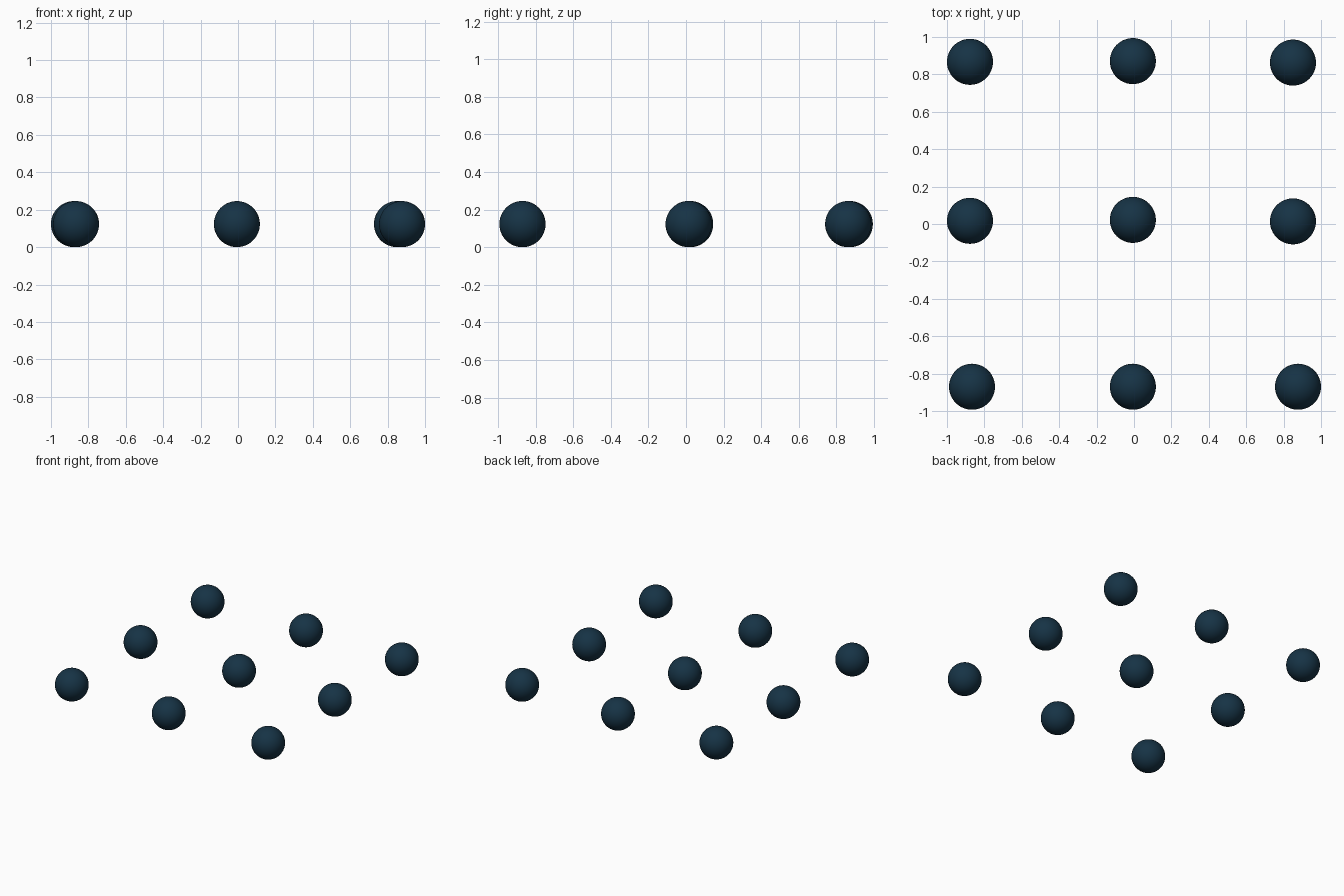
import bpy

if "Cube" in bpy.data.objects:
    bpy.data.objects.remove(bpy.data.objects["Cube"])

R = 0.123

# Dark blue material shared by all balls
mat = bpy.data.materials.new("dark_blue")
mat.diffuse_color = (0.008, 0.033, 0.06, 1.0)
mat.use_nodes = True
mat.node_tree.nodes["Principled BSDF"].inputs["Base Color"].default_value = mat.diffuse_color

# Slightly irregular three by three layout: (x, y) per ball, row by row
rows = {
    "front": [(-0.866, -0.87), (-0.006, -0.87), (0.877, -0.87)],
    "middle": [(-0.877, 0.017), (-0.006, 0.022), (0.85, 0.014)],
    "back": [(-0.877, 0.867), (-0.006, 0.871), (0.85, 0.863)],
}

# Smooth balls resting on the ground
for row, spots in rows.items():
    for side, (x, y) in zip(("left", "centre", "right"), spots):
        bpy.ops.mesh.primitive_uv_sphere_add(
            segments=48, ring_count=24, radius=R, location=(x, y, R))
        ball = bpy.context.object
        ball.name = f"ball_{row}_{side}"
        ball.data.materials.append(mat)
        bpy.ops.object.shade_smooth()
